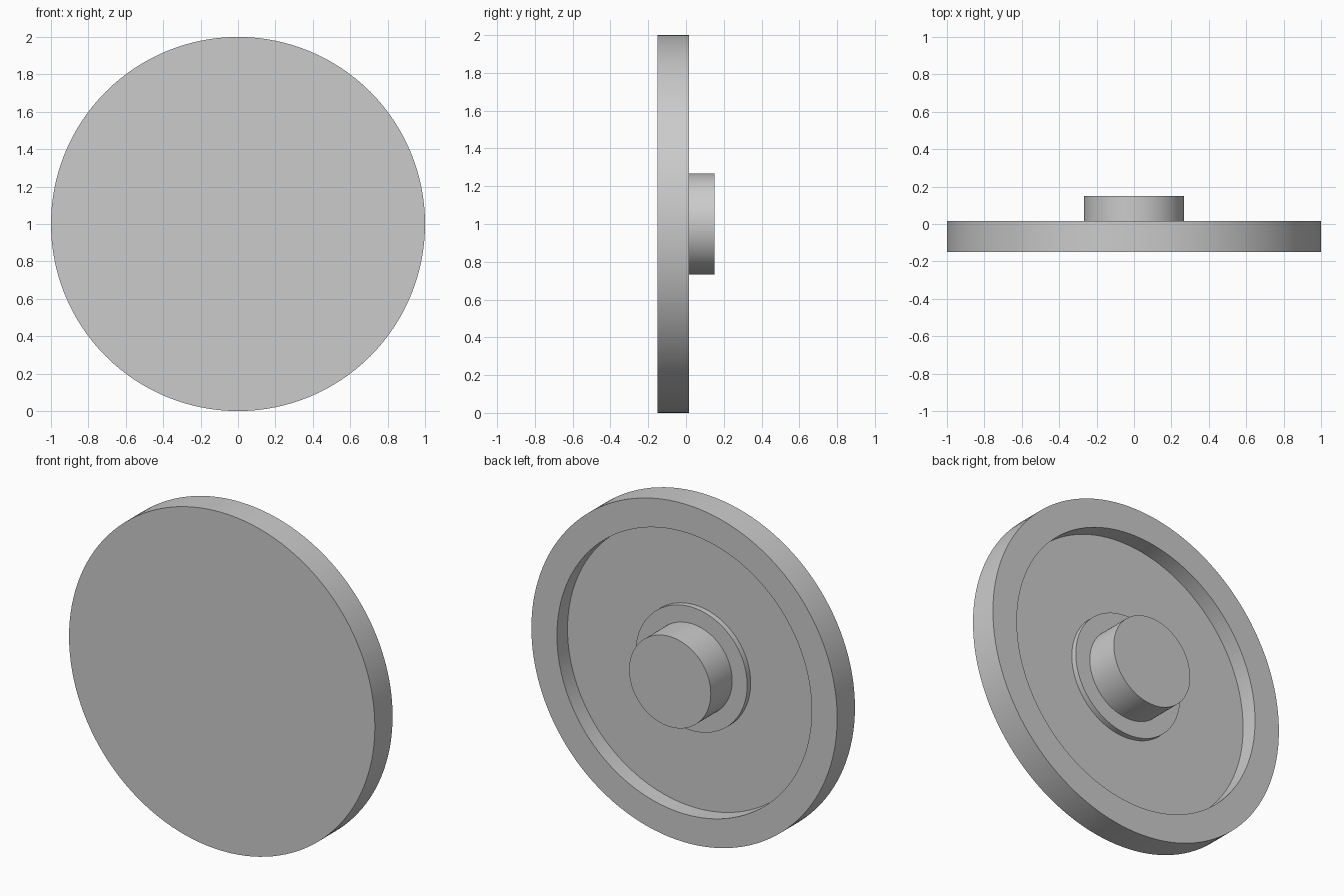
import bpy
import bmesh
from math import radians, tau
from mathutils import Vector

default_cube = bpy.data.objects.get("Cube")
if default_cube:
    bpy.data.objects.remove(default_cube, do_unlink=True)

SEGMENTS = 128
CENTRE = Vector((0, 0, 1))

# Plain grey material
grey = bpy.data.materials.new("light_grey")
grey.use_nodes = True
colour = (0.6, 0.6, 0.6, 1)
grey.diffuse_color = colour
grey.node_tree.nodes["Principled BSDF"].inputs["Base Color"].default_value = colour


def lathe(name, profile, material):
    """Spin (radius, y) points about the y axis through CENTRE."""
    bm = bmesh.new()
    verts = [bm.verts.new(CENTRE + Vector((0, y, r))) for r, y in profile]
    edges = [bm.edges.new(pair) for pair in zip(verts, verts[1:])]
    bmesh.ops.spin(bm, geom=verts + edges, cent=CENTRE, axis=(0, 1, 0),
                   angle=tau, steps=SEGMENTS, use_duplicate=False)
    bmesh.ops.remove_doubles(bm, verts=bm.verts, dist=0.0001)
    # Close the flat ends with single round caps
    rims = [e for e in bm.edges if e.is_boundary]
    bmesh.ops.holes_fill(bm, edges=rims, sides=0)
    bmesh.ops.recalc_face_normals(bm, faces=bm.faces)
    mesh = bpy.data.meshes.new(name)
    bm.to_mesh(mesh)
    bm.free()
    mesh.materials.append(material)
    obj = bpy.data.objects.new(name, mesh)
    bpy.context.collection.objects.link(obj)
    bpy.ops.object.select_all(action="DESELECT")
    obj.select_set(True)
    bpy.context.view_layer.objects.active = obj
    bpy.ops.object.shade_smooth_by_angle(angle=radians(30))
    return obj


# Depth of each level along y, front to back
front, floor, step, rim, boss = -0.15, -0.083, -0.05, 0.016, 0.15

# Disc with raised rim, recessed floor, low step and central boss
lathe("rimmed_disc_with_boss", [
    (1.0, front), (1.0, rim),
    (0.833, rim), (0.833, floor),
    (0.365, floor), (0.365, step),
    (0.267, step), (0.267, boss),
], grey)
